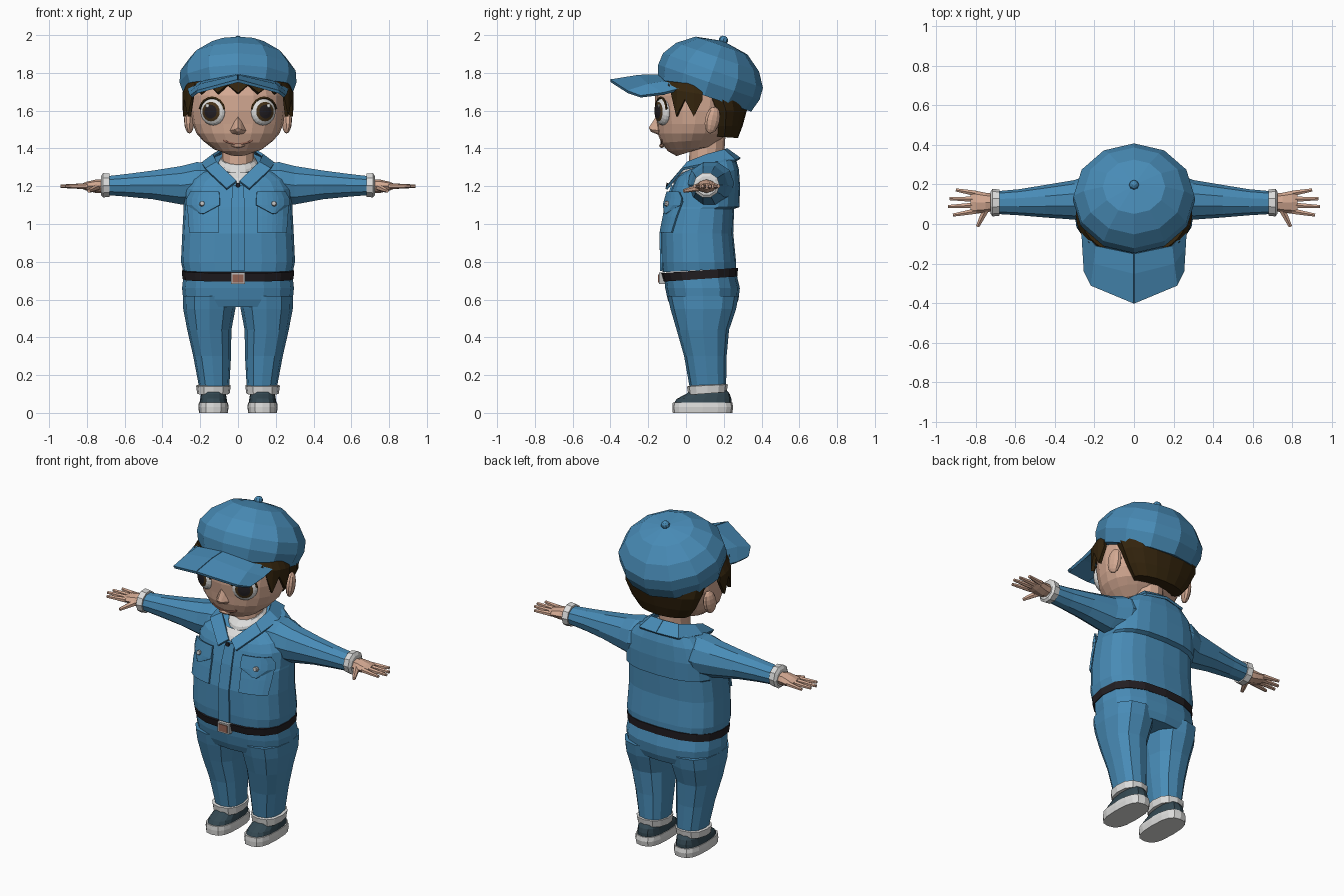
import bpy, bmesh, math
from mathutils import Matrix, Vector

if "Cube" in bpy.data.objects:
    bpy.data.objects.remove(bpy.data.objects["Cube"])


def colour(name, r, g, b):
    m = bpy.data.materials.new(name)
    m.diffuse_color = (r, g, b, 1)
    m.use_nodes = True
    m.node_tree.nodes["Principled BSDF"].inputs["Base Color"].default_value = m.diffuse_color
    return m


DENIM = colour("denim blue", 0.065, 0.26, 0.47)
SKIN = colour("skin", 0.66, 0.40, 0.29)
HAIR = colour("dark brown hair", 0.034, 0.018, 0.004)
WHITE = colour("off white", 0.72, 0.72, 0.71)
BELT = colour("belt black", 0.016, 0.013, 0.016)
SHOE = colour("slate shoe", 0.034, 0.065, 0.084)
IRIS = colour("brown iris", 0.06, 0.032, 0.01)
METAL = colour("grey metal", 0.5, 0.5, 0.5)
LIP = colour("dark lip", 0.30, 0.13, 0.09)


def finish(name, bm, mats, mirror=False, thick=0):
    bmesh.ops.recalc_face_normals(bm, faces=bm.faces[:])
    me = bpy.data.meshes.new(name)
    bm.to_mesh(me)
    bm.free()
    for m in mats:
        me.materials.append(m)
    ob = bpy.data.objects.new(name, me)
    bpy.context.collection.objects.link(ob)
    if thick:
        s = ob.modifiers.new("thickness", 'SOLIDIFY')
        s.thickness, s.offset = thick, 0
    if mirror:
        ob.modifiers.new("mirror", 'MIRROR').use_clip = False
    return ob


def spow(v, p):
    return math.copysign(abs(v) ** p, v)


def ring(zf, rx, yf, yb, zb=None, cx=0, n=16, e=2.0):
    """Horizontal super-ellipse; its height runs from zf (front) to zb (back)."""
    zb = zf if zb is None else zb
    pts = []
    for i in range(n):
        a = 2 * math.pi * i / n
        t = (spow(math.sin(a), 2 / e) + 1) / 2
        pts.append((cx + rx * spow(math.cos(a), 2 / e), yf + (yb - yf) * t, zf + (zb - zf) * t))
    return pts


def xring(x, yc, zc, ry, rz, n=10):
    return [(x, yc + ry * math.cos(2 * math.pi * i / n), zc + rz * math.sin(2 * math.pi * i / n))
            for i in range(n)]


def loft(name, rings, mat, mirror=False):
    bm = bmesh.new()
    vs = [[bm.verts.new(p) for p in r] for r in rings]
    n = len(vs[0])
    for a, b in zip(vs, vs[1:]):
        for i in range(n):
            bm.faces.new((a[i], a[(i + 1) % n], b[(i + 1) % n], b[i]))
    bm.faces.new(vs[0])
    bm.faces.new(vs[-1])
    return finish(name, bm, [mat], mirror)


def sheet(name, rows, mat, thick, mirror=False):
    bm = bmesh.new()
    vs = [[bm.verts.new(p) for p in r] for r in rows]
    for a, b in zip(vs, vs[1:]):
        for i in range(len(a) - 1):
            bm.faces.new((a[i], a[i + 1], b[i + 1], b[i]))
    return finish(name, bm, [mat], mirror, thick)


def hull(name, pts, mat, mirror=False):
    bm = bmesh.new()
    for p in pts:
        bm.verts.new(p)
    bmesh.ops.convex_hull(bm, input=bm.verts[:])
    return finish(name, bm, [mat], mirror)


def ball(name, loc, size, mat, rot=None, mirror=False, u=10, v=6):
    bm = bmesh.new()
    m = Matrix.Translation(loc) @ (rot or Matrix()) @ Matrix.Diagonal((*size, 1))
    bmesh.ops.create_uvsphere(bm, u_segments=u, v_segments=v, radius=1, matrix=m)
    return finish(name, bm, [mat], mirror)


def stick(name, a, b, r1, r2, mat, n=6):
    a, b = Vector(a), Vector(b)
    bm = bmesh.new()
    m = Matrix.Translation((a + b) / 2) @ (b - a).to_track_quat('Z', 'Y').to_matrix().to_4x4()
    bmesh.ops.create_cone(bm, cap_ends=True, segments=n, radius1=r1, radius2=r2,
                          depth=(b - a).length, matrix=m)
    return finish(name, bm, [mat], True)


def front(table, x, z, e):
    """Front y of a lofted body at x, z."""
    lo, hi = table[0], table[-1]
    for lo, hi in zip(table, table[1:]):
        if z <= hi[0]:
            break
    t = min(1, max(0, (z - lo[0]) / (hi[0] - lo[0])))
    rx, yf, yb = (lo[k] + (hi[k] - lo[k]) * t for k in (1, 2, 3))
    u = max(0, 1 - min(1, abs(x / rx)) ** e) ** (1 / e)
    return (yf + yb) / 2 - (yb - yf) / 2 * u


def plate(name, table, e, rows, off, mat, thick=0.01, mirror=False, n=6):
    pts = []
    for z, x0, x1 in rows:
        xs = [x0 + (x1 - x0) * i / n for i in range(n + 1)]
        pts.append([(x, front(table, x, z, e) - off, z) for x in xs])
    return sheet(name, pts, mat, thick, mirror)


# Jacket body with stepped back yoke
TORSO = [(0.745, 0.292, -0.125, 0.265, 0.765), (0.80, 0.302, -0.13, 0.265), (0.95, 0.295, -0.13, 0.25),
         (1.08, 0.288, -0.105, 0.255), (1.09, 0.288, -0.103, 0.283), (1.18, 0.283, -0.078, 0.286, 1.2),
         (1.22, 0.255, -0.062, 0.28, 1.29), (1.25, 0.20, -0.045, 0.262, 1.35), (1.27, 0.125, -0.02, 0.23, 1.38)]
loft("jacket_body", [ring(*t, e=2.7, n=20) for t in TORSO], DENIM)
plate("jacket_placket", TORSO, 2.7, [(0.75, -.035, .035), (0.95, -.035, .035), (1.09, -.035, .035),
      (1.205, -.03, .03)], 0.006, DENIM)
plate("pocket", TORSO, 2.7, [(0.955, .10, .255), (1.04, .10, .262), (1.12, .10, .265)], 0.010, DENIM, mirror=True)
plate("pocket_flap", TORSO, 2.7, [(1.055, .18, .195), (1.10, .097, .27), (1.135, .097, .268), (1.17, .10, .25)],
      0.022, DENIM, mirror=True)
yb = front(TORSO, .19, 1.105, 2.7)
stick("pocket_button", (.19, yb - .02, 1.105), (.19, yb - .04, 1.11), .016, .012, METAL, 8)
stick("collar_button", (0, -.095, 1.205), (0, -.105, 1.207), .012, .012, BELT, 8)

# Sleeves, white cuffs, hands
loft("sleeve", [xring(.13, .13, 1.22, .12, .11), xring(.22, .13, 1.215, .125, .118), xring(.30, .122, 1.205, .10, .107),
                xring(.45, .115, 1.207, .082, .08), xring(.58, .11, 1.205, .066, .064),
                xring(.70, .108, 1.203, .057, .052)], DENIM, True)
loft("sleeve_cuff", [xring(.68, .108, 1.205, .066, .064), xring(.715, .108, 1.205, .07, .068),
                     xring(.725, .108, 1.203, .055, .052)], WHITE, True)
loft("palm", [xring(.70, .11, 1.2, .042, .034, 8), xring(.75, .108, 1.2, .05, .036, 8),
              xring(.80, .11, 1.2, .058, .024, 8), xring(.825, .11, 1.2, .052, .014, 8)], SKIN, True)
for i, (x, y) in enumerate([(.90, .172), (.932, .128), (.94, .088), (.915, .045)]):
    stick("finger", (.80, .155 - i * .03, 1.2), (x, y, 1.2), .016, .009, SKIN)
stick("thumb", (.745, .08, 1.195), (.79, -.012, 1.175), .02, .010, SKIN)

# Collar, undershirt, neck
sheet("collar", [[(0, .215, 1.395), (.09, .20, 1.39), (.13, .11, 1.365), (.112, .01, 1.325), (.008, -.075, 1.225)],
                 [(0, .285, 1.345), (.13, .26, 1.335), (.19, .12, 1.32), (.172, -.02, 1.29), (.06, -.105, 1.185)]],
      DENIM, 0.014, True)
loft("undershirt", [ring(1.23, .105, -.035, .215, 1.34), ring(1.285, .102, -.02, .212, 1.37),
                    ring(1.31, .09, .005, .205, 1.385)], WHITE)
plate("undershirt_front", TORSO, 2.7, [(1.215, -.004, .004), (1.24, -.035, .035), (1.27, -.075, .075)], .006, WHITE)
loft("neck", [ring(1.27, .086, .015, .195, n=12), ring(1.48, .086, .02, .21, n=12)], SKIN)

# Trousers, belt, buckle
loft("belt", [ring(.695, .294, -.12, .272, .722, e=2.6), ring(.74, .297, -.133, .275, .768, e=2.6)], BELT)
loft("trouser_hips", [ring(.56, .275, -.08, .262, e=2.5), ring(.60, .29, -.097, .278, e=2.5),
                      ring(.66, .296, -.11, .285, e=2.5), ring(.73, .288, -.118, .265, .745, e=2.5)], DENIM)
loft("trouser_leg", [ring(.62, .142, -.098, .278, cx=.15, n=12, e=2.4), ring(.55, .138, -.082, .265, cx=.152, n=12, e=2.4),
                     ring(.44, .117, -.05, .228, cx=.152, n=12, e=2.4), ring(.30, .10, -.01, .215, cx=.137, n=12, e=2.4),
                     ring(.12, .078, .022, .212, cx=.125, n=12, e=2.4)], DENIM, True)
loft("trouser_cuff", [ring(.095, .086, .012, .215, .11, cx=.13, n=12, e=2.4),
                      ring(.14, .092, .005, .222, .15, cx=.13, n=12, e=2.4),
                      ring(.146, .07, .03, .20, .155, cx=.13, n=12, e=2.4)], WHITE, True)
for nm, w, h, y, m in (("buckle_frame", .038, .03, -.142, METAL), ("buckle_centre", .029, .021, -.147, LIP)):
    hull(nm, [(sx * w, yy, .712 + sz * h) for sx in (-1, 1) for sz in (-1, 1) for yy in (y, -.11)], m)

# Shoes
loft("shoe_sole", [ring(0, .076, -.07, .245, cx=.13, e=2.8), ring(.03, .08, -.072, .25, cx=.13, e=2.8),
                   ring(.055, .077, -.07, .245, cx=.13, e=2.8)], WHITE, True)
loft("shoe_upper", [ring(.05, .074, -.065, .24, cx=.13, e=2.5), ring(.075, .07, -.048, .24, cx=.13, e=2.5),
                    ring(.10, .066, .0, .232, cx=.13, e=2.5), ring(.14, .055, .04, .20, cx=.13, e=2.5)], SHOE, True)

# Head
HEAD = [(1.36, .065, -.05, .08, 1.40), (1.385, .13, -.095, .14, 1.41), (1.43, .185, -.132, .19, 1.45),
        (1.48, .22, -.15, .225), (1.53, .24, -.155, .25), (1.60, .25, -.165, .27), (1.68, .25, -.163, .28),
        (1.76, .23, -.135, .27)]
loft("head", [ring(*h, n=20, e=2.1) for h in HEAD], SKIN)
hull("nose", [(0, -.155, 1.575), (0, -.197, 1.51), (0, -.185, 1.488), (0, -.14, 1.47)] +
     [(s * x, y, z) for s in (-1, 1) for x, y, z in ((.016, -.188, 1.5), (.042, -.148, 1.495), (.035, -.14, 1.478),
                                                     (.018, -.15, 1.55))], SKIN)
sheet("mouth", [[(x * .01, front(HEAD, x * .01, 1.425 + x * x * .0003, 2.1) - .003, 1.425 + x * x * .0003 + dz)
                 for x in range(-8, 9, 2)] for dz in (-.005, .004)], LIP, 0.006)
ball("lower_lip", (0, -.128, 1.414), (.038, .014, .011), SKIN)
ball("ear", (.258, .14, 1.55), (.026, .042, .072), SKIN,
     Matrix.Rotation(math.radians(-12), 4, 'X') @ Matrix.Rotation(math.radians(20), 4, 'Z'), True, 10, 8)

# Eyes: flattened balls, iris and pupil chosen by distance from the pole
EYE = (Matrix.Translation((.132, -.122, 1.595)) @ Matrix.Rotation(math.radians(25), 4, 'Z')
       @ Matrix.Rotation(math.radians(90), 4, 'X') @ Matrix.Diagonal((.072, .073, .036, 1)))
bm = bmesh.new()
bmesh.ops.create_uvsphere(bm, u_segments=20, v_segments=12, radius=1)
for f in bm.faces:
    h = f.calc_center_median().z
    f.material_index = 2 if h > .88 else 1 if h > .7 else 0
bm.transform(EYE)
finish("eye", bm, [WHITE, IRIS, BELT], True)
sheet("eyelash", [[tuple(EYE @ Vector((r * math.cos(a), r * math.sin(a), z)))
                   for a in (math.radians(10 + 20 * i) for i in range(9))]
                  for r, z in ((.95, .42), (1.08, .3))], HAIR, 0.006, True)
glint = EYE @ Vector((.25, .42, .9))
ball("eye_glint", glint, (.011, .006, .011), WHITE, mirror=True, u=8)

# Hair: back shell and jagged fringe
loft("hair_back", [ring(1.465, .165, .13, .275, 1.455), ring(1.52, .21, .12, .30), ring(1.60, .25, .10, .322),
                   ring(1.70, .268, .04, .325), ring(1.74, .26, .0, .32)], HAIR)
top, mid, low = [], [], []
for i in range(19):
    a = math.radians(-99 + 11 * i)
    sx, cy = math.sin(a), math.cos(a)
    side = abs(i - 9) / 9
    tip = (1.735, 1.69)[i % 2] if side < .6 else (1.66, 1.57)[i % 2]
    top.append((.262 * sx, .05 - .205 * cy, 1.765 - .03 * side))
    mid.append((.285 * sx, .05 - .228 * cy, 1.745 - .06 * side))
    low.append((.282 * sx, .05 - .24 * cy, tip))
sheet("hair_fringe", [top, mid, low], HAIR, 0.02)

# Cap: tilted twelve-sided crown, peaked brim, top button
cap_parts = [loft("cap_crown", [ring(z, r * 1.09, -r, r, n=12) for r, z in
                                ((.262, 0), (.284, .075), (.28, .14), (.232, .215), (.145, .28), (.02, .302))], DENIM),
             ball("cap_button", (0, 0, .31), (.025, .025, .024), DENIM, u=8)]
for ob in cap_parts:
    ob.location = (0, .097, 1.68)
    ob.rotation_euler = (math.radians(-19), 0, 0)
sheet("cap_brim", [[(0, -.15, 1.785), (.19, -.11, 1.75), (.262, -.02, 1.715)],
                   [(0, -.25, 1.782), (.20, -.20, 1.735), (.256, -.12, 1.69)],
                   [(0, -.40, 1.758), (.215, -.31, 1.70), (.248, -.24, 1.675)]], DENIM, 0.016, True)
